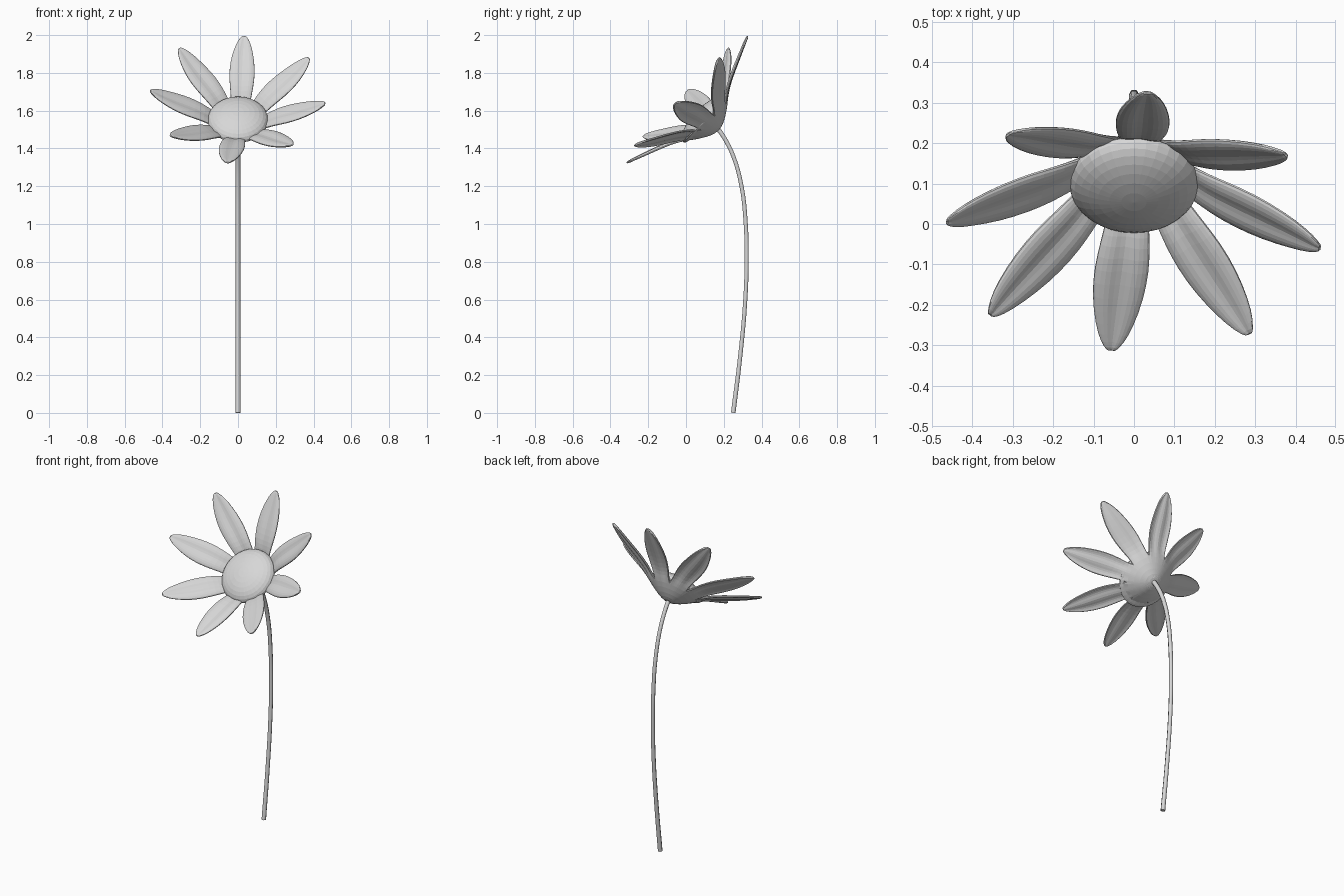
import bpy, bmesh
from math import radians, sin, cos
from mathutils import Matrix, Vector

cube = bpy.data.objects.get("Cube")
if cube:
    bpy.data.objects.remove(cube)

GREY = (0.68, 0.68, 0.68, 1)
grey = bpy.data.materials.new("plain grey")
grey.use_nodes = True
grey.diffuse_color = GREY
grey.node_tree.nodes["Principled BSDF"].inputs["Base Color"].default_value = GREY

# Flower head frame: local z is the way the bloom faces, local y points up it
HEAD = Matrix.Translation((0, 0.17, 1.5)) @ Matrix.Rotation(radians(46), 4, 'X')


def add_object(name, bm, matrix):
    bmesh.ops.recalc_face_normals(bm, faces=bm.faces)
    mesh = bpy.data.meshes.new(name)
    bm.to_mesh(mesh)
    bm.free()
    mesh.materials.append(grey)
    obj = bpy.data.objects.new(name, mesh)
    obj.matrix_world = matrix
    bpy.context.collection.objects.link(obj)
    return obj


# Petals joined at the base into a bowl: radius, height, half width
ROWS = [(0.02, 0.0, 0), (0.07, 0.022, 0), (0.135, 0.066, 0), (0.16, 0.087, 0.055),
        (0.20, 0.115, 0.062), (0.26, 0.147, 0.069), (0.33, 0.182, 0.065),
        (0.40, 0.22, 0.048), (0.445, 0.247, 0.028), (0.467, 0.26, 0.007)]
SWAY = [2, -3, -1.5, -1, -1, 1, 2, 3]
DROOP = [0.028, 0, 0, 0, 0.034, 0, 0, 0]
ACROSS = [-1, -0.75, -0.4, 0, 0.4, 0.75, 1]
LIFT = [0, 0.8, 1, 0, 1, 0.8, 0]      # two soft lobes beside a central groove

bm = bmesh.new()
for i, (sway, droop) in enumerate(zip(SWAY, DROOP)):
    grid = []
    for r, h, half in ROWS:
        row = []
        for t, lift in zip(ACROSS, LIFT):
            if half == 0:             # shared bowl
                a = radians(84 - 45 * i + 22.5 * t)
                p = Vector((r * cos(a), r * sin(a), h))
            else:                     # free blade
                a = radians(84 - 45 * i + sway * min(1, (r - 0.13) / 0.2))
                side = half * t
                fall = droop * ((r - 0.13) / 0.33) ** 2
                p = Vector((r * cos(a) - side * sin(a), r * sin(a) + side * cos(a),
                            h + 0.16 * half * lift - fall))
            row.append(bm.verts.new(p))
        grid.append(row)
    for low, high in zip(grid, grid[1:]):
        for k in range(len(ACROSS) - 1):
            bm.faces.new((low[k], low[k + 1], high[k + 1], high[k]))
bmesh.ops.remove_doubles(bm, verts=bm.verts, dist=0.0005)
bmesh.ops.holes_fill(bm, edges=[e for e in bm.edges if e.is_boundary and
                                all(v.co.xy.length < 0.03 for v in e.verts)], sides=0)
petals = add_object("petals", bm, HEAD)
solid = petals.modifiers.new("thickness", 'SOLIDIFY')
solid.thickness = 0.012
solid.offset = 0
smooth = petals.modifiers.new("rounding", 'SUBSURF')
smooth.levels = smooth.render_levels = 1

# Domed flower centre with a shallow underside
bm = bmesh.new()
bmesh.ops.create_uvsphere(bm, u_segments=32, v_segments=16, radius=1)
for v in bm.verts:
    v.co = Vector((v.co.x * 0.16, v.co.y * 0.163, v.co.z * (0.066 if v.co.z > 0 else 0.025)))
add_object("flower_centre", bm, HEAD @ Matrix.Translation((0, -0.013, 0.084)))

# Bowed stem: y, z, radius along its centre line
PATH = [(0.25, 0.0, 0.014), (0.287, 0.3, 0.013), (0.314, 0.6, 0.0125), (0.321, 0.82, 0.0125),
        (0.315, 1.02, 0.0125), (0.294, 1.2, 0.0125), (0.25, 1.36, 0.0125),
        (0.2, 1.46, 0.013), (0.165, 1.51, 0.014)]
curve = bpy.data.curves.new("stem", 'CURVE')
curve.dimensions = '3D'
curve.bevel_depth = 1
curve.bevel_resolution = 1
curve.use_fill_caps = True
curve.resolution_u = 4
spline = curve.splines.new('BEZIER')
spline.bezier_points.add(len(PATH) - 1)
for point, (y, z, radius) in zip(spline.bezier_points, PATH):
    point.co = (0, y, z)
    point.radius = radius
    point.handle_left_type = point.handle_right_type = 'AUTO'
curve.materials.append(grey)
stem = bpy.data.objects.new("stem", curve)
bpy.context.collection.objects.link(stem)
